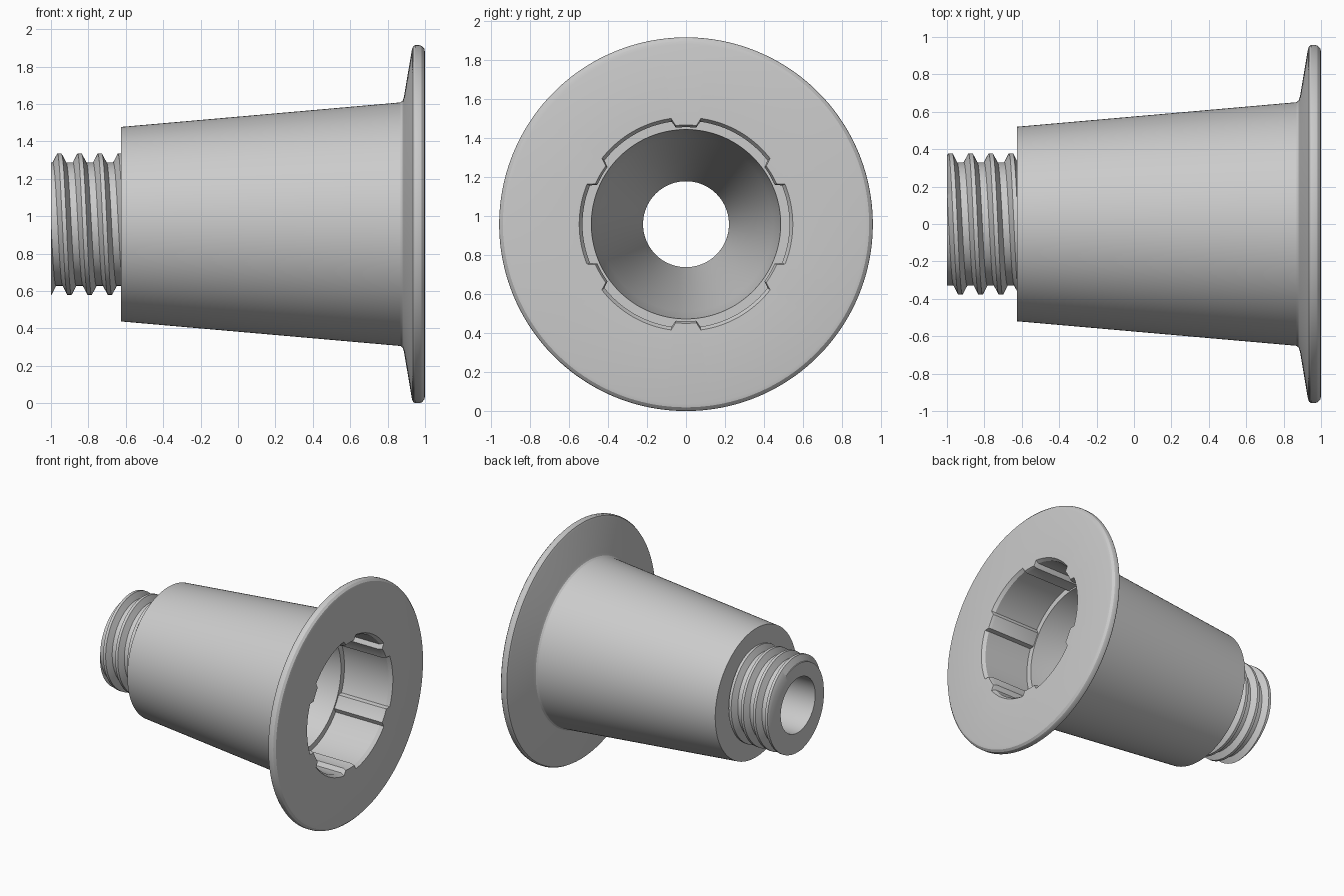
import bpy, bmesh
from math import sin, cos, pi, radians, hypot

if "Cube" in bpy.data.objects:
    bpy.data.objects.remove(bpy.data.objects["Cube"])

AXIS_Z = 0.957     # height of the shared horizontal axis
BORE = 0.22        # radius of the through hole

grey = bpy.data.materials.new("light_grey")
grey.use_nodes = True
grey.diffuse_color = (0.6, 0.6, 0.6, 1)
grey.node_tree.nodes["Principled BSDF"].inputs["Base Color"].default_value = grey.diffuse_color


def finish(bm, name):
    bmesh.ops.remove_doubles(bm, verts=bm.verts, dist=0.0005)
    bmesh.ops.recalc_face_normals(bm, faces=bm.faces)
    mesh = bpy.data.meshes.new(name)
    bm.to_mesh(mesh)
    bm.free()
    mesh.materials.append(grey)
    obj = bpy.data.objects.new(name, mesh)
    bpy.context.collection.objects.link(obj)
    obj.location.z = AXIS_Z
    bpy.ops.object.select_all(action='DESELECT')
    obj.select_set(True)
    bpy.context.view_layer.objects.active = obj
    bpy.ops.object.shade_smooth_by_angle(angle=radians(28))
    return obj


def bridge(bm, rows):
    for a, b in zip(rows, rows[1:]):
        for i in range(len(a) - 1):
            bm.faces.new((a[i], a[i + 1], b[i + 1], b[i]))


# Flanged, tapered sleeve: inside profile, then back along the outside.
# Each point is (x, radius in a slot, radius on a rib).
def plain(x, r):
    return (x, r, r)


profile = [
    plain(-1, BORE), plain(-0.5, BORE),                 # through hole
    plain(0.3, 0.447), plain(0.58, 0.485),              # funnel and tapered seat
    (0.58, 0.53, 0.497), (0.975, 0.53, 0.497),          # ledge and slotted socket
    (1, 0.547, 0.508),                                  # mouth chamfer
    plain(1, 0.92), plain(0.996, 0.938), plain(0.982, 0.953),
    plain(0.97, 0.957), plain(0.947, 0.957), plain(0.936, 0.95), plain(0.93, 0.935),
    plain(0.887, 0.68), plain(0.88, 0.66), plain(0.868, 0.651),
    plain(-0.625, 0.52), plain(-0.625, 0.3),
]
SEGMENTS = 180
bm = bmesh.new()
rows = []
for i in range(SEGMENTS + 1):
    deg = 360 * i / SEGMENTS
    in_slot = abs((deg + 30) % 60 - 30) < 22.5
    a = radians(deg)
    rows.append([bm.verts.new((x, cos(a) * r, sin(a) * r))
                 for x, slot, rib in profile for r in [slot if in_slot else rib]])
bridge(bm, rows)
finish(bm, "flanged_sleeve")

# Threaded neck: one helical strip, trimmed square at both ends
PITCH, ROOT, CREST, STEPS = 0.108, 0.33, 0.378, 96
section = [(-0.036, ROOT), (-0.011, CREST), (0.011, CREST), (0.036, ROOT), (PITCH - 0.036, ROOT)]
bm = bmesh.new()
rows = []
for i in range(-2 * STEPS, 5 * STEPS + 1):
    turn = i / STEPS
    a = 2 * pi * (i % STEPS) / STEPS
    rows.append([bm.verts.new((-0.955 + PITCH * turn + dx, -r * sin(a), r * cos(a)))
                 for dx, r in section])
bridge(bm, rows)
bmesh.ops.remove_doubles(bm, verts=bm.verts, dist=0.0005)


def trim(x, direction):
    geom = bm.verts[:] + bm.edges[:] + bm.faces[:]
    cut = bmesh.ops.bisect_plane(bm, geom=geom, plane_co=(x, 0, 0),
                                 plane_no=(direction, 0, 0), clear_outer=True)
    return [e for e in cut["geom_cut"] if isinstance(e, bmesh.types.BMEdge)]


trim(-0.61, 1)
rim = trim(-1, -1)

# Flat end face running in to the hole
new = bmesh.ops.extrude_edge_only(bm, edges=rim)["geom"]
for v in new:
    if isinstance(v, bmesh.types.BMVert):
        s = BORE / hypot(v.co.y, v.co.z)
        v.co.y *= s
        v.co.z *= s
finish(bm, "threaded_neck")
